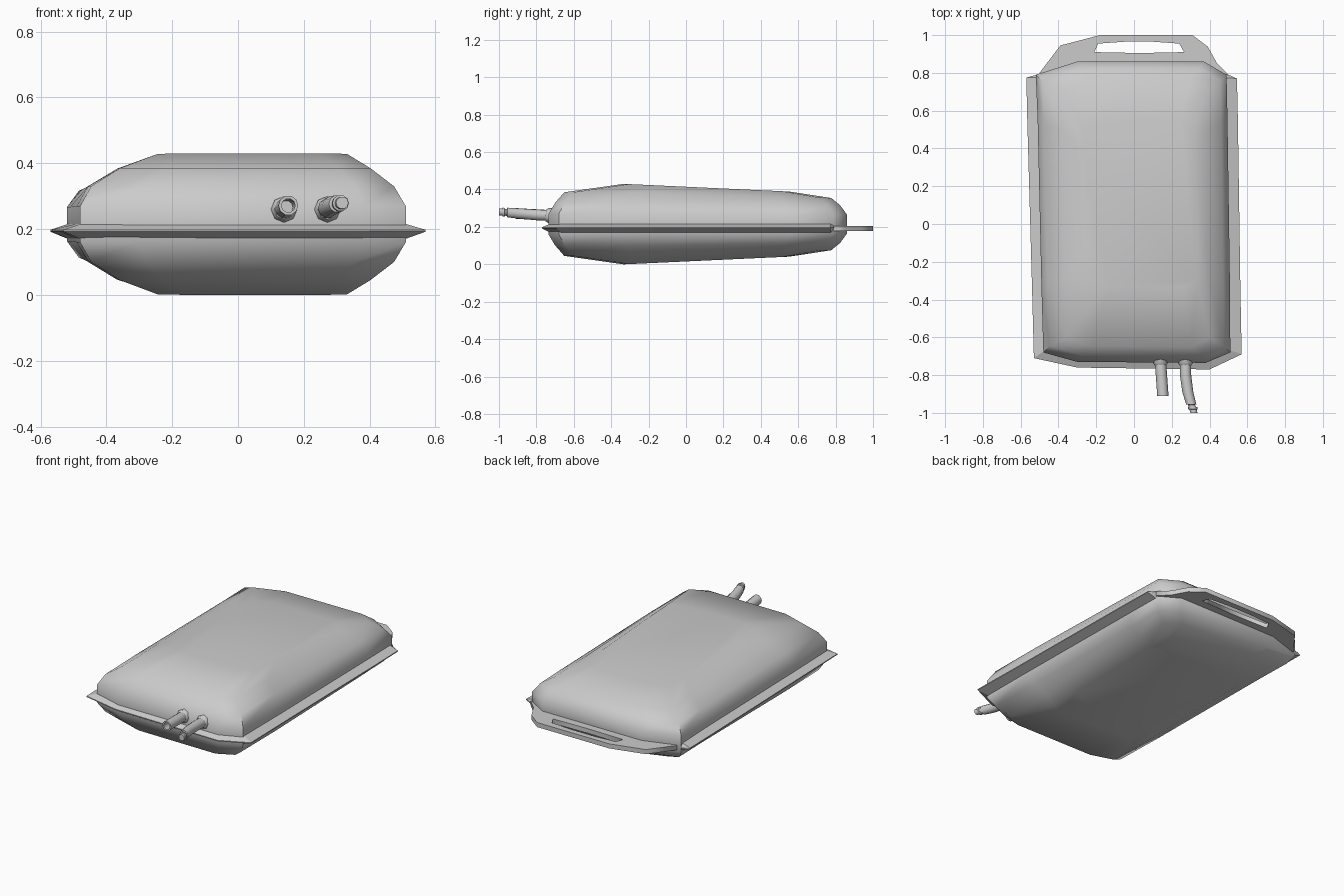
import bpy, bmesh, math

if "Cube" in bpy.data.objects:
    bpy.data.objects.remove(bpy.data.objects["Cube"])


def loft(name, rings, cap_start=False, cap_end=False, angle=40):
    """Skin a list of equally long point rings."""
    bm = bmesh.new()
    vs = [[bm.verts.new(p) for p in r] for r in rings]
    n = len(vs[0])
    for a, b in zip(vs, vs[1:]):
        for i in range(n):
            j = (i + 1) % n
            bm.faces.new((a[i], a[j], b[j], b[i]))
    if cap_start:
        bm.faces.new(vs[0][::-1])
    if cap_end:
        bm.faces.new(vs[-1])
    bmesh.ops.recalc_face_normals(bm, faces=bm.faces)
    me = bpy.data.meshes.new(name)
    bm.to_mesh(me)
    bm.free()
    ob = bpy.data.objects.new(name, me)
    bpy.context.collection.objects.link(ob)
    bpy.ops.object.select_all(action='DESELECT')
    ob.select_set(True)
    bpy.context.view_layer.objects.active = ob
    bpy.ops.object.shade_smooth_by_angle(angle=math.radians(angle))
    return ob


# Pillow-shaped bag: nested outlines, mirrored above and below the seam
OUTLINE = [(-.48, -.68), (-.3, -.73), (.38, -.735), (.51, -.68), (.508, -.33), (.495, .55),
           (.49, .79), (.37, .86), (-.3, .86), (-.52, .79), (-.51, .55), (-.49, -.33)]
MID = .215
# x scale, y scale, centre x, centre y, height
LEVELS = [(1, 1, 0, .065, .055), (.93, .955, 0, .065, .115),
          (.77, .895, .01, .065, .17), (.58, .555, .035, .11, .215)]


def taper(y):
    if y < -.33:
        return 1
    return 1 - .19 * (y + .33) / .88


def ring(k, sign):
    sx, sy, cx, cy, h = LEVELS[k]
    pts = []
    for x, y in OUTLINE:
        px, py = cx + x * sx, cy + (y - .065) * sy
        pts.append((px, py, MID + sign * h * (1 + (taper(py) - 1) * (k + 1) / 4)))
    return pts


body = loft("bag_body", [ring(k, -1) for k in (3, 2, 1, 0)] + [ring(k, 1) for k in range(4)],
            True, True, 50)

# Welded seam flange with a wedge section
EDGE = [(-.53, -.71), (-.3, -.76), (.4, -.77), (.57, -.69), (.563, -.33), (.55, .55),
        (.545, .77), (.37, .85), (-.3, .85), (-.57, .775), (-.565, .55), (-.54, -.33)]
inner = [(x * .97, .065 + (y - .065) * .98) for x, y in OUTLINE]
loft("seam_flange", [[(x, y, .165) for x, y in inner],
                     [(x, y, .192) for x, y in EDGE],
                     [(x, y, .198) for x, y in EDGE],
                     [(x, y, .22) for x, y in inner]], angle=20)

# Hanging tab with a hand slot
curve = bpy.data.curves.new("handle_tab", 'CURVE')
curve.dimensions = '2D'
curve.fill_mode = 'BOTH'
curve.extrude = .014
TAB = [(-.5, .8), (-.39, .945), (-.18, 1), (.31, 1), (.39, .94), (.44, .85), (.5, .79), (.4, .76), (-.4, .76)]
SLOT = [(-.21, .91), (-.19, .955), (-.05, .965), (.1, .965), (.24, .955), (.265, .91), (.03, .905)]
for loop in (TAB, SLOT):
    sp = curve.splines.new('POLY')
    sp.points.add(len(loop) - 1)
    for p, (x, y) in zip(sp.points, loop):
        p.co = (x, y, 0, 1)
    sp.use_cyclic_u = True
tab = bpy.data.objects.new("handle_tab", curve)
tab.location.z = .191
bpy.context.collection.objects.link(tab)
bpy.ops.object.select_all(action='DESELECT')
tab.select_set(True)
bpy.context.view_layer.objects.active = tab
bpy.ops.object.convert(target='MESH')


# Ports: circles swept along -y
def tube(name, path, sides=10, cap_end=False):
    rings = [[(x + r * math.cos(a * math.tau / sides), y, z + r * math.sin(a * math.tau / sides))
              for a in range(sides)] for x, y, z, r in path]
    loft(name, rings, True, cap_end, 45)


for name, x in (("open_port_collar", .14), ("capped_port_collar", .272)):
    tube(name, [(x, -.69, .26, .04), (x, -.735, .26, .04), (x, -.75, .26, .03)], 8, True)

tube("open_port", [(.138, -.7, .26, .03), (.153, -.91, .272, .03),
                   (.153, -.91, .272, .021), (.146, -.81, .266, .021)], cap_end=True)
tube("capped_port", [(.272, -.7, .26, .03), (.273, -.8, .264, .03), (.285, -.89, .271, .029),
                     (.303, -.955, .277, .027), (.304, -.957, .277, .019), (.309, -.968, .278, .019),
                     (.31, -.97, .278, .025), (.312, -.98, .279, .025), (.313, -.982, .279, .019),
                     (.317, -1, .28, .019)], cap_end=True)
